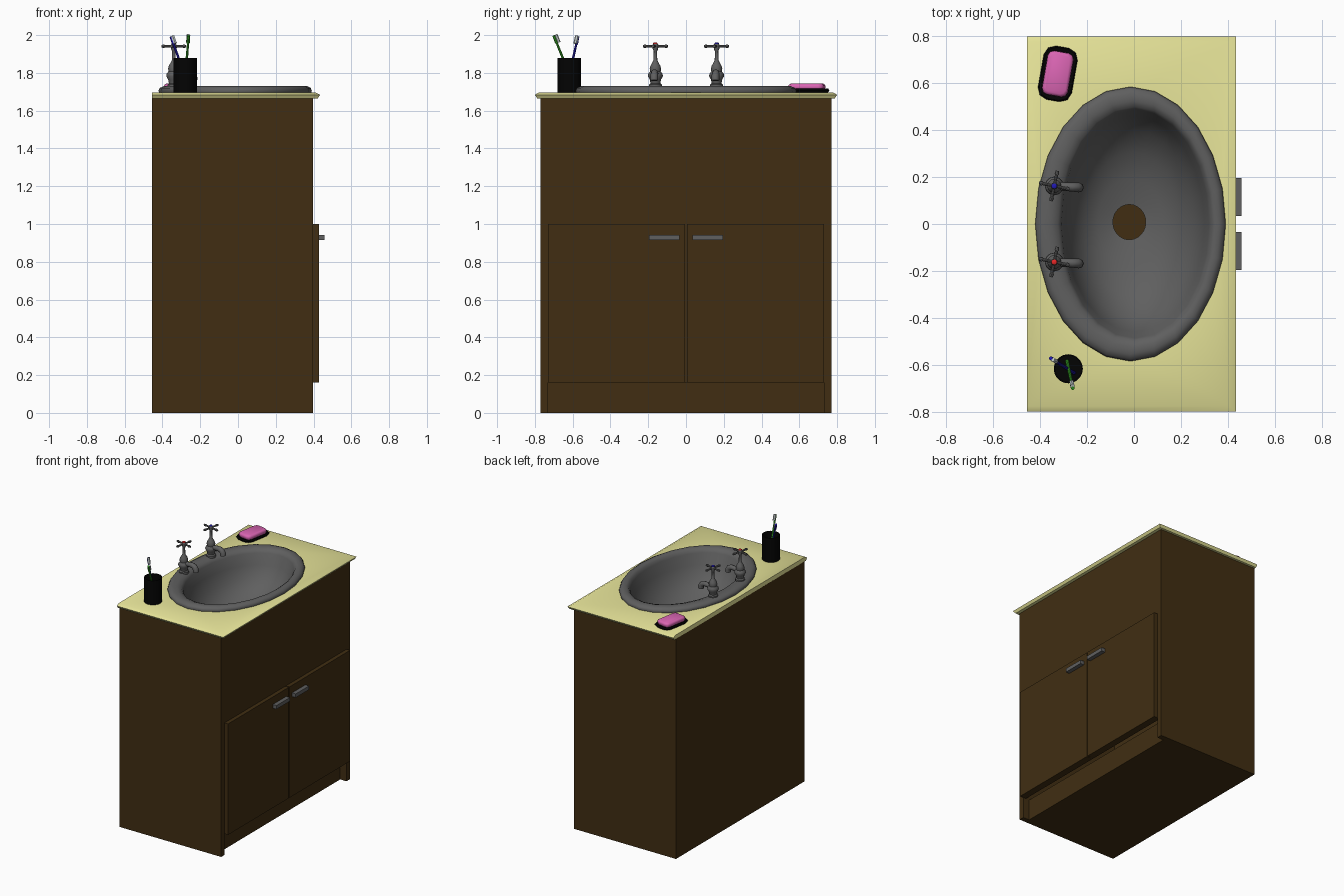
import bpy, bmesh
from math import sin, cos, pi, radians
from mathutils import Vector, Matrix

if "Cube" in bpy.data.objects:
    bpy.data.objects.remove(bpy.data.objects["Cube"])


def material(name, rgb):
    m = bpy.data.materials.new(name)
    m.diffuse_color = (*rgb, 1)
    m.use_nodes = True
    m.node_tree.nodes["Principled BSDF"].inputs["Base Color"].default_value = m.diffuse_color
    return m


WOOD = material("wood", (0.052, 0.027, 0.006))
CREAM = material("cream", (0.80, 0.78, 0.32))
BLACK = material("black", (0.001, 0.001, 0.001))
PINK = material("pink", (0.70, 0.13, 0.45))
RED = material("red", (0.8, 0.02, 0.02))
BLUE = material("blue", (0.015, 0.01, 0.45))
GREEN = material("green", (0.04, 0.40, 0.02))
WHITE = material("white", (0.55, 0.6, 0.6))
METAL = material("grey", (0.115, 0.115, 0.115))


def finish(name, bm, mat, smooth=None):
    bmesh.ops.recalc_face_normals(bm, faces=bm.faces)
    me = bpy.data.meshes.new(name)
    bm.to_mesh(me)
    bm.free()
    ob = bpy.data.objects.new(name, me)
    bpy.context.collection.objects.link(ob)
    me.materials.append(mat)
    if smooth:
        bpy.ops.object.select_all(action='DESELECT')
        ob.select_set(True)
        bpy.context.view_layer.objects.active = ob
        bpy.ops.object.shade_smooth_by_angle(angle=radians(smooth))
    return ob


def box(name, lo, hi, mat):
    bm = bmesh.new()
    lo, hi = Vector(lo), Vector(hi)
    bmesh.ops.create_cube(bm, size=1, matrix=Matrix.Translation((lo + hi) / 2)
                          @ Matrix.Diagonal((*(hi - lo), 1)))
    return finish(name, bm, mat)


def rings(name, specs, n, mat, smooth=40, caps=(False, False)):
    """Skin stacked ellipses given as (cx, cy, z, rx, ry)."""
    bm = bmesh.new()
    loops = [[bm.verts.new((cx + rx * cos(2 * pi * i / n), cy + ry * sin(2 * pi * i / n), z))
              for i in range(n)] for cx, cy, z, rx, ry in specs]
    for a, b in zip(loops, loops[1:]):
        for i in range(n):
            j = (i + 1) % n
            bm.faces.new((a[i], a[j], b[j], b[i]))
    if caps[0]:
        bm.faces.new(loops[0])
    if caps[1]:
        bm.faces.new(loops[-1])
    return finish(name, bm, mat, smooth)


def lathe(name, x, y, profile, n, mat, caps=(True, True)):
    return rings(name, [(x, y, z, r, r) for r, z in profile], n, mat, 40, caps)


def rod(name, a, b, r1, r2, mat, n=8):
    a, b = Vector(a), Vector(b)
    bm = bmesh.new()
    rot = (b - a).to_track_quat('Z', 'Y').to_matrix().to_4x4()
    bmesh.ops.create_cone(bm, cap_ends=True, segments=n, radius1=r1, radius2=r2,
                          depth=(b - a).length,
                          matrix=Matrix.Translation((a + b) / 2) @ rot)
    return finish(name, bm, mat, 40)


# cabinet carcass: side panels, back, front and recessed plinth
for s, side in ((-1, "left"), (1, "right")):
    y0, y1 = sorted((s * 0.73, s * 0.77))
    box(side + "_side_panel", (-0.455, y0, 0), (0.398, y1, 1.667), WOOD)
box("back_panel", (-0.455, -0.73, 0.16), (-0.435, 0.73, 1.667), WOOD)
box("front_panel", (0.375, -0.73, 0.16), (0.398, 0.73, 1.667), WOOD)
box("plinth", (-0.455, -0.73, 0), (0.345, 0.73, 0.16), WOOD)

# doors and pulls
for s, side in ((-1, "left"), (1, "right")):
    y0, y1 = sorted((s * 0.004, s * 0.73))
    box(side + "_door", (0.398, y0, 0.16), (0.428, y1, 1.0), WOOD)
    y0, y1 = sorted((s * 0.035, s * 0.195))
    box(side + "_door_pull", (0.428, y0, 0.915), (0.459, y1, 0.943), METAL)

# counter top: moulded edge on three sides, oval hole for the basin
BX, N = -0.015, 24
bm = bmesh.new()


def rect(front, half, z):
    return [bm.verts.new(p) for p in ((-0.455, -half, z), (front, -half, z),
                                      (front, half, z), (-0.455, half, z))]


layers = [rect(0.39, 0.76, 1.665), rect(0.422, 0.787, 1.665),
          rect(0.435, 0.80, 1.684), rect(0.408, 0.777, 1.697)]
for a, b in zip(layers, layers[1:]):
    for i in range(4):
        j = (i + 1) % 4
        bm.faces.new((a[i], a[j], b[j], b[i]))
hole = [bm.verts.new((BX + 0.385 * cos(2 * pi * i / N), 0.56 * sin(2 * pi * i / N), 1.697))
        for i in range(N)]
top = layers[-1]
corner = [2, 3, 0, 1]
q = N // 4
for k in range(4):
    c = top[corner[k]]
    for i in range(k * q, (k + 1) * q):
        bm.faces.new((hole[i], hole[(i + 1) % N], c))
    bm.faces.new((hole[k * q], c, top[corner[k - 1]]))
finish("counter_top", bm, CREAM, 50)

# basin: rolled rim, bowl and open drain
rings("basin", [(BX, 0, 1.69, 0.400, 0.578), (BX, 0, 1.705, 0.406, 0.585),
                (BX, 0, 1.720, 0.400, 0.577), (BX + .002, 0, 1.730, 0.380, 0.555),
                (BX + .010, 0, 1.730, 0.350, 0.525), (BX + .018, 0, 1.720, 0.328, 0.500),
                (BX + .020, 0, 1.700, 0.315, 0.487), (BX + .018, 0, 1.62, 0.298, 0.460),
                (BX + .012, 0, 1.53, 0.262, 0.400), (BX + .005, 0, 1.46, 0.205, 0.305),
                (BX, 0.004, 1.42, 0.140, 0.190), (BX - .005, 0.008, 1.40, 0.070, 0.075),
                (BX - .005, 0.008, 1.37, 0.070, 0.075)], N, METAL, 60)

# taps
TX = -0.34
for y, side, mat in ((-0.162, "hot", RED), (0.162, "cold", BLUE)):
    lathe(side + "_tap_body", TX, y,
          [(0.034, 1.722), (0.034, 1.738), (0.026, 1.745), (0.030, 1.765), (0.040, 1.783),
           (0.038, 1.795), (0.028, 1.808), (0.030, 1.822), (0.026, 1.838), (0.016, 1.855),
           (0.010, 1.868), (0.009, 1.915), (0.015, 1.928), (0.015, 1.948),
           (0.011, 1.954)], 12, METAL)
    lathe(side + "_tap_button", TX, y, [(0.012, 1.953), (0.012, 1.958), (0.007, 1.961)], 10, mat)
    # cross handle
    for k in range(4):
        a = radians(-12 + 90 * k)
        d = Vector((cos(a), sin(a), 0))
        c = Vector((TX, y, 1.941))
        rod(f"{side}_tap_arm_{k}", c + d * 0.010, c + d * 0.054, 0.006, 0.007, METAL)
        rod(f"{side}_tap_arm_end_{k}", c + d * 0.052, c + d * 0.066, 0.010, 0.007, METAL)
    # curved spout
    cu = bpy.data.curves.new(side + "_tap_spout", 'CURVE')
    cu.dimensions = '3D'
    cu.bevel_depth, cu.bevel_resolution, cu.use_fill_caps = 0.018, 2, True
    sp = cu.splines.new('POLY')
    pts = [(0.0, 1.790, 1.0), (0.045, 1.800, 1.0), (0.075, 1.801, 1.05),
           (0.095, 1.793, 1.1), (0.104, 1.778, 1.15), (0.106, 1.760, 1.15)]
    sp.points.add(len(pts) - 1)
    for p, (dx, z, r) in zip(sp.points, pts):
        p.co, p.radius = (TX + dx, y - 0.06 * dx, z, 1), r
    sp.use_smooth = True
    cu.materials.append(METAL)
    bpy.context.collection.objects.link(bpy.data.objects.new(side + "_tap_spout", cu))

# toothbrush cup
CX, CY = -0.28, -0.617
lathe("cup", CX, CY, [(0.062, 1.696), (0.062, 1.88), (0.056, 1.88), (0.056, 1.705)], 20, BLACK)

# toothbrushes: tapered handle, head and bristles
for name, foot, tip, out, mat in (
        ("blue_brush", (-0.255, -0.635, 1.71), (-0.355, -0.572, 1.992), (0.75, -0.45, 0.3), BLUE),
        ("green_brush", (-0.285, -0.585, 1.71), (-0.261, -0.70, 1.998), (-0.1, 0.9, 0.35), GREEN)):
    a, b, o = Vector(foot), Vector(tip), Vector(out).normalized()
    neck = a.lerp(b, 0.86)
    rod(name + "_handle", a, neck, 0.008, 0.006, mat)
    rod(name + "_head", neck, b, 0.009, 0.008, mat)
    rod(name + "_bristles", neck + o * 0.011, b + o * 0.011, 0.010, 0.010, WHITE, 6)

# soap dish and soap, turned slightly
turn = Matrix.Translation((-0.325, 0.64, 0)) @ Matrix.Rotation(radians(-10), 4, 'Z')


def slab(name, layers, mat):
    """Stack of chamfered rectangles (half x, half y, cut, z)."""
    bm = bmesh.new()
    loops = []
    for hx, hy, c, z in layers:
        pts = []
        for sx, sy in ((1, 1), (-1, 1), (-1, -1), (1, -1)):
            pair = [(sx * hx, sy * (hy - c)), (sx * (hx - c * .3), sy * (hy - c * .3)),
                    (sx * (hx - c), sy * hy)]
            pts += pair if sx * sy > 0 else pair[::-1]
        loops.append([bm.verts.new(turn @ Vector((x, y, z))) for x, y in pts])
    for a, b in zip(loops, loops[1:]):
        for i in range(12):
            j = (i + 1) % 12
            bm.faces.new((a[i], a[j], b[j], b[i]))
    bm.faces.new(loops[0])
    bm.faces.new(loops[-1])
    finish(name, bm, mat, 50)


slab("soap_dish", [(0.066, 0.108, 0.04, 1.695), (0.073, 0.116, 0.045, 1.708),
                   (0.068, 0.111, 0.045, 1.717), (0.052, 0.092, 0.03, 1.710)], BLACK)
slab("soap", [(0.050, 0.088, 0.02, 1.709), (0.056, 0.095, 0.025, 1.724),
              (0.054, 0.093, 0.025, 1.736), (0.044, 0.083, 0.02, 1.743)], PINK)
